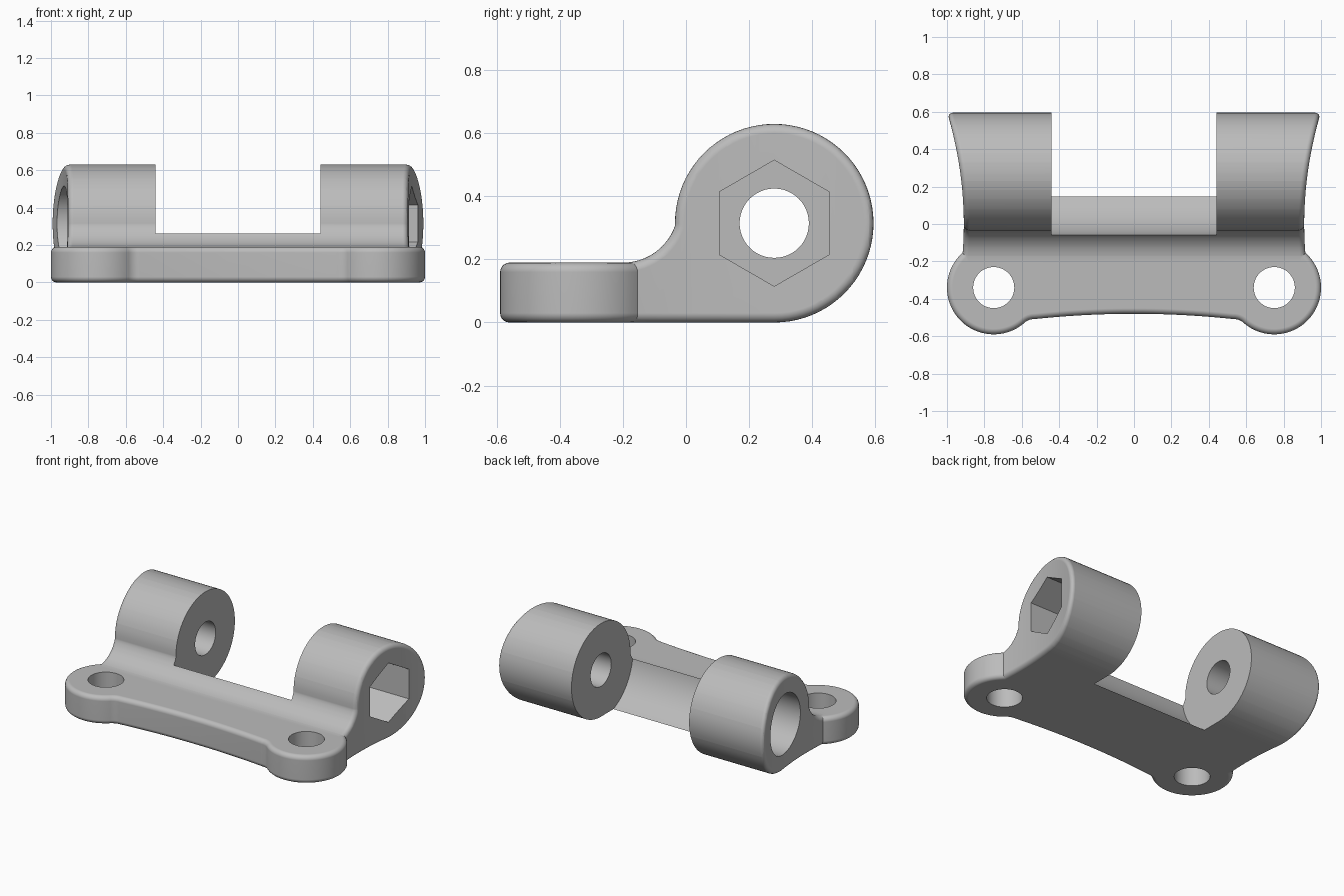
import bpy, bmesh
from math import sin, cos, pi, radians, hypot, atan2

if "Cube" in bpy.data.objects:
    bpy.data.objects.remove(bpy.data.objects["Cube"])

grey = bpy.data.materials.new("plain grey")
grey.use_nodes = True
grey.diffuse_color = (0.5, 0.5, 0.5, 1)
grey.node_tree.nodes["Principled BSDF"].inputs["Base Color"].default_value = (0.5, 0.5, 0.5, 1)

ROUND = 0.03                 # edge rounding
PLATE = 0.19                 # plate thickness
AXIS_Y, AXIS_Z, BARREL = 0.28, 0.315, 0.315
BOSS_X, BOSS_Y, BOSS = 0.75, -0.34, 0.25


def arc(cx, cy, r, a0, a1, n):
    """Points on an arc, angles in degrees."""
    angles = [radians(a0 + (a1 - a0) * i / n) for i in range(n + 1)]
    return [(cx + r * cos(a), cy + r * sin(a)) for a in angles]


def inset(points, d):
    """Move a counter-clockwise outline inward by d."""
    out = []
    for i, (x, y) in enumerate(points):
        (px, py), (nx, ny) = points[i - 1], points[(i + 1) % len(points)]
        ax, ay, bx, by = x - px, y - py, nx - x, ny - y
        la, lb = hypot(ax, ay), hypot(bx, by)
        ax, ay, bx, by = ax / la, ay / la, bx / lb, by / lb
        k = d / max(0.3, 1 + ax * bx + ay * by)
        out.append((x - (ay + by) * k, y + (ax + bx) * k))
    return out


def make_object(name, bm):
    bmesh.ops.recalc_face_normals(bm, faces=bm.faces)
    mesh = bpy.data.meshes.new(name)
    bm.to_mesh(mesh)
    bm.free()
    mesh.materials.append(grey)
    obj = bpy.data.objects.new(name, mesh)
    bpy.context.collection.objects.link(obj)
    return obj


def prism(points, lo, hi, place, rounding=0.0, steps=5):
    """Extrude an outline from lo to hi with rounded end rims."""
    if rounding:
        turn = [pi / 2 * i / steps for i in range(steps + 1)]
        low = [(lo + rounding * (1 - sin(t)), rounding * (1 - cos(t))) for t in reversed(turn)]
        low = sorted((lo + rounding * (1 - cos(t)), rounding * (1 - sin(t))) for t in turn)
        levels = low + [(lo + hi - h, d) for h, d in reversed(low)]
    else:
        levels = [(lo, 0), (hi, 0)]
    bm = bmesh.new()
    rings = [[bm.verts.new(place(u, v, h)) for u, v in inset(points, d)] for h, d in levels]
    n = len(points)
    for a, b in zip(rings, rings[1:]):
        for i in range(n):
            j = (i + 1) % n
            bm.faces.new((a[i], a[j], b[j], b[i]))
    bm.faces.new(rings[0])
    bm.faces.new(rings[-1])
    return bm


def along_x(u, v, h):
    return (h, u, v)


def along_z(u, v, h):
    return (u, v, h)


def combine(obj, other, operation):
    mod = obj.modifiers.new(operation.lower(), 'BOOLEAN')
    mod.operation, mod.solver, mod.object = operation, 'EXACT', other
    bpy.ops.object.select_all(action='DESELECT')
    bpy.context.view_layer.objects.active = obj
    obj.select_set(True)
    bpy.ops.object.modifier_apply(modifier=mod.name)
    bpy.data.objects.remove(other)


# Hinge body: side profile with barrel and concave fillet
fx, fz, fr = -0.2, PLATE + 0.175, 0.175
end = atan2(0.305 - fz, -0.035 - fx) * 180 / pi
profile = [(-0.4, PLATE), (-0.4, 0.0)]
profile += arc(AXIS_Y, AXIS_Z, BARREL, -90, 180, 60)
profile += arc(fx, fz, fr, end, -90, 14)
body = prism(profile, -1, 1, along_x, ROUND)

# Hollow out the side ends along a gentle curve
for i in range(20):
    geom = body.verts[:] + body.edges[:] + body.faces[:]
    bmesh.ops.bisect_plane(body, geom=geom, plane_co=(0, -0.37 + i * 0.05, 0), plane_no=(0, 1, 0))
for v in body.verts:
    shift = 0.91 + 0.25 * v.co.y ** 2 - 1
    v.co.x += shift if v.co.x > 0 else -shift
bracket = make_object("hinge_bracket", body)

# Base plate: two round bosses joined by a concave front edge
half = [(x * 0.0525, -0.48 - 0.1 * (x * 0.0525) ** 2) for x in range(1, 11)]
half += arc(0.533, -0.588, 0.08, 92, 49, 6)
half += arc(BOSS_X, BOSS_Y, BOSS, 230, 490, 56)
outline = half + [(-x, y) for x, y in reversed(half)]
combine(bracket, make_object("plate", prism(outline, 0, PLATE, along_z, ROUND)), 'UNION')

# Screw holes through the bosses
for side in (-1, 1):
    hole = prism(arc(side * BOSS_X, BOSS_Y, 0.11, 0, 352.5, 47), -0.1, 0.4, along_z)
    combine(bracket, make_object("screw_hole", hole), 'DIFFERENCE')

# Gap between the barrels, pin bore, round recess and hexagonal recess
cuts = [("barrel_gap", 0.342, 96, -0.44, 0.44),
        ("pin_bore", 0.11, 48, -1.2, 1.2),
        ("round_recess", 0.2, 64, -1.2, -0.62),
        ("hex_recess", 0.2, 6, 0.62, 1.2)]
for name, r, n, lo, hi in cuts:
    ring = arc(AXIS_Y, AXIS_Z, r, 90, 450 - 360 / n, n - 1)
    combine(bracket, make_object(name, prism(ring, lo, hi, along_x)), 'DIFFERENCE')

bpy.ops.object.select_all(action='DESELECT')
bracket.select_set(True)
bpy.context.view_layer.objects.active = bracket
bpy.ops.object.shade_smooth_by_angle(angle=radians(30))
weighted = bracket.modifiers.new("weighted normals", 'WEIGHTED_NORMAL')
weighted.keep_sharp = True
